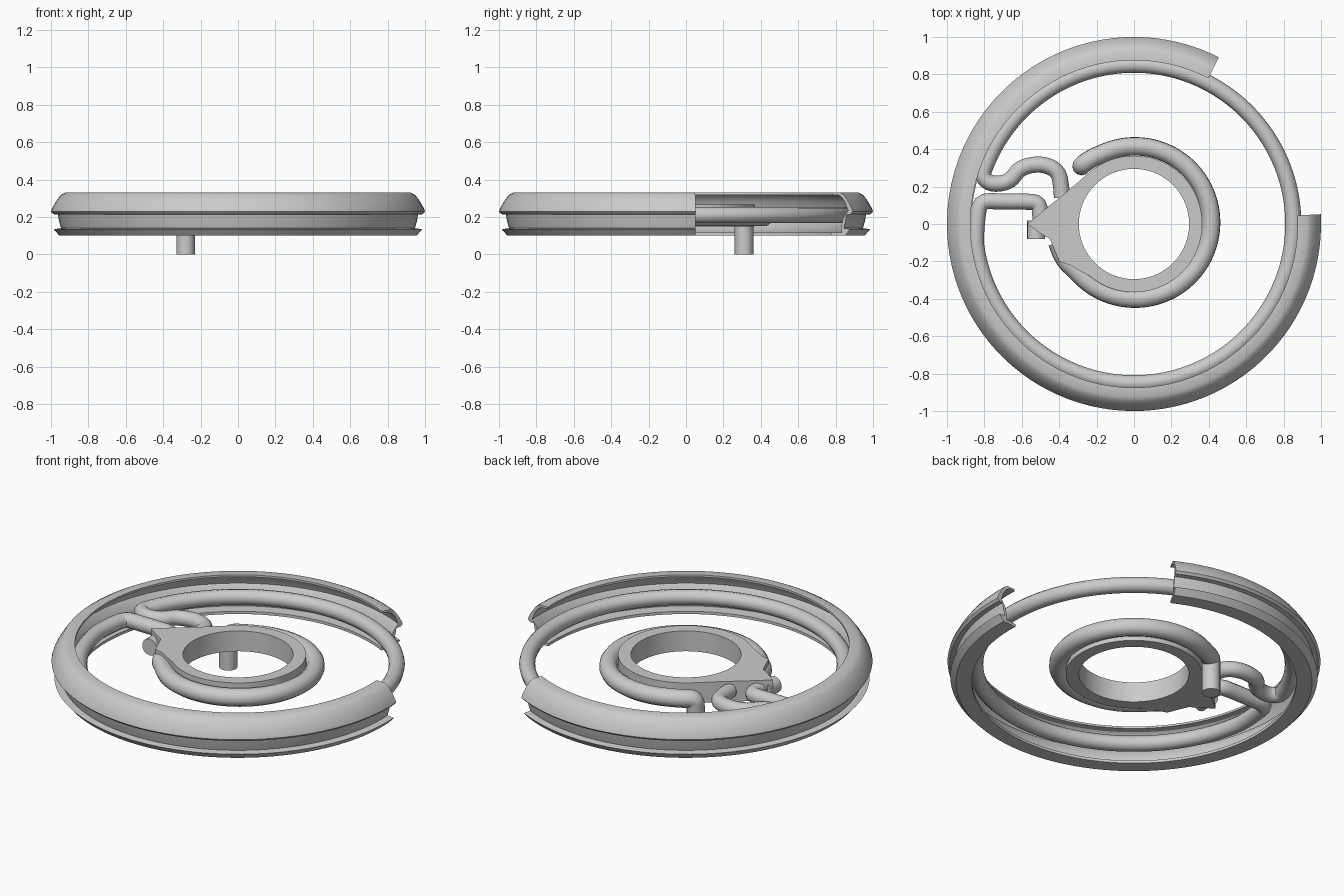
import bpy, bmesh
from math import cos, sin, radians, pi
from mathutils import Matrix

cube = bpy.data.objects.get("Cube")
if cube:
    bpy.data.objects.remove(cube, do_unlink=True)

grey = bpy.data.materials.new("light_grey")
grey.use_nodes = True
grey.diffuse_color = (0.6, 0.6, 0.6, 1)
grey.node_tree.nodes["Principled BSDF"].inputs["Base Color"].default_value = (0.6, 0.6, 0.6, 1)


def finish(name, mesh, angle=35):
    """Link a mesh as a named, coloured, smooth object."""
    mesh.name = name
    obj = bpy.data.objects.new(name, mesh)
    bpy.context.collection.objects.link(obj)
    mesh.materials.clear()
    mesh.materials.append(grey)
    bpy.ops.object.select_all(action="DESELECT")
    obj.select_set(True)
    bpy.context.view_layer.objects.active = obj
    bpy.ops.object.shade_smooth_by_angle(angle=radians(angle))
    return obj


def curve_to_mesh(name, curve):
    temp = bpy.data.objects.new("temp_curve", curve)
    bpy.context.collection.objects.link(temp)
    bpy.context.view_layer.update()
    graph = bpy.context.evaluated_depsgraph_get()
    mesh = bpy.data.meshes.new_from_object(temp.evaluated_get(graph))
    bpy.data.objects.remove(temp, do_unlink=True)
    return finish(name, mesh)


def arc(radius, start, end, steps, centre=(0, 0)):
    """2D points on an arc, angles in degrees."""
    angles = [radians(start + (end - start) * i / steps) for i in range(steps + 1)]
    return [(centre[0] + radius * cos(a), centre[1] + radius * sin(a)) for a in angles]


def tube(name, points, radius, resolution=3):
    curve = bpy.data.curves.new(name, "CURVE")
    curve.dimensions = "3D"
    curve.bevel_depth = radius
    curve.bevel_resolution = 4
    curve.use_fill_caps = True
    spline = curve.splines.new("NURBS")
    spline.points.add(len(points) - 1)
    for p, co in zip(spline.points, points):
        p.co = (*co, 1)
    spline.order_u = 3
    spline.use_endpoint_u = True
    spline.resolution_u = resolution
    return curve_to_mesh(name, curve)


# Rim cover: thin C-shaped profile swept most of the way round
profile = [(.875, .33), (.925, .33), (.95, .316), (.975, .28), (.995, .245), (1, .228),
           (.988, .215), (.963, .212), (.956, .175), (.946, .14), (.985, .135), (.955, .1),
           (.87, .1), (.87, .116), (.935, .118), (.93, .14), (.943, .195), (.972, .235),
           (.955, .28), (.935, .305), (.915, .318), (.875, .318)]
bm = bmesh.new()
start = [bm.verts.new((r, 0, z)) for r, z in profile]
section = bm.faces.new(start)
bm.transform(Matrix.Rotation(radians(63), 4, "Z"))
result = bmesh.ops.spin(bm, geom=list(bm.edges), cent=(0, 0, 0), axis=(0, 0, 1),
                        angle=radians(300), steps=90, use_duplicate=False)
end = [g for g in result["geom_last"] if isinstance(g, bmesh.types.BMEdge)]
bmesh.ops.contextual_create(bm, geom=end)
bmesh.ops.recalc_face_normals(bm, faces=bm.faces)
mesh = bpy.data.meshes.new("rim_cover")
bm.to_mesh(mesh)
bm.free()
finish("rim_cover", mesh, 30)

# Outer tube: nearly a full ring, both ends bending inward to the hub
path = [(-.5, .0), (-.5, .06), (-.51, .115), (-.57, .12), (-.72, .12), (-.82, .125), (-.838, .04)]
path += arc(.852, 186, 518, 84)
path += [(-.815, .255), (-.77, .215), (-.71, .215), (-.655, .235), (-.62, .29), (-.56, .315),
         (-.49, .32), (-.42, .295), (-.39, .24), (-.385, .14)]
tube("outer_tube", [(x, y, .21) for x, y in path], .043)

# Inner coil: wraps the hub and turns down into the pin
coil = [(-.28, .31, 0), (-.28, .31, .08), (-.28, .31, .16), (-.278, .315, .2), (-.23, .35, .2)]
coil += [(x, y, .2) for x, y in arc(.408, 115, -142, 36, (.005, .008))]
coil += [(-.38, -.19, .2), (-.41, -.1, .2)]
tube("inner_coil_and_pin", coil, .05)

# Hub plate: ring with a pointed neck, hole cut through
neck = [(-.35, .18), (-.45, .1), (-.57, .0), (-.5, -.05), (-.45, -.08), (-.425, -.14),
        (-.4, -.2), (-.34, -.22), (-.29, -.25)]
outline = arc(.365, -130, 130, 64) + neck
curve = bpy.data.curves.new("hub_plate", "CURVE")
curve.dimensions = "2D"
curve.fill_mode = "BOTH"
curve.extrude = .06
for points in (outline, arc(.295, 0, 355, 71)):
    spline = curve.splines.new("POLY")
    spline.points.add(len(points) - 1)
    for p, (x, y) in zip(spline.points, points):
        p.co = (x, y, 0, 1)
    spline.use_cyclic_u = True
hub = curve_to_mesh("hub_plate", curve)
hub.location.z = .208

# Round stub on the neck
bm = bmesh.new()
bmesh.ops.create_cone(bm, cap_ends=True, segments=20, radius1=.048, radius2=.048, depth=.1,
                      matrix=Matrix.Translation((-.523, -.03, .2)) @ Matrix.Rotation(pi / 2, 4, "X"))
mesh = bpy.data.meshes.new("neck_stub")
bm.to_mesh(mesh)
bm.free()
finish("neck_stub", mesh)
